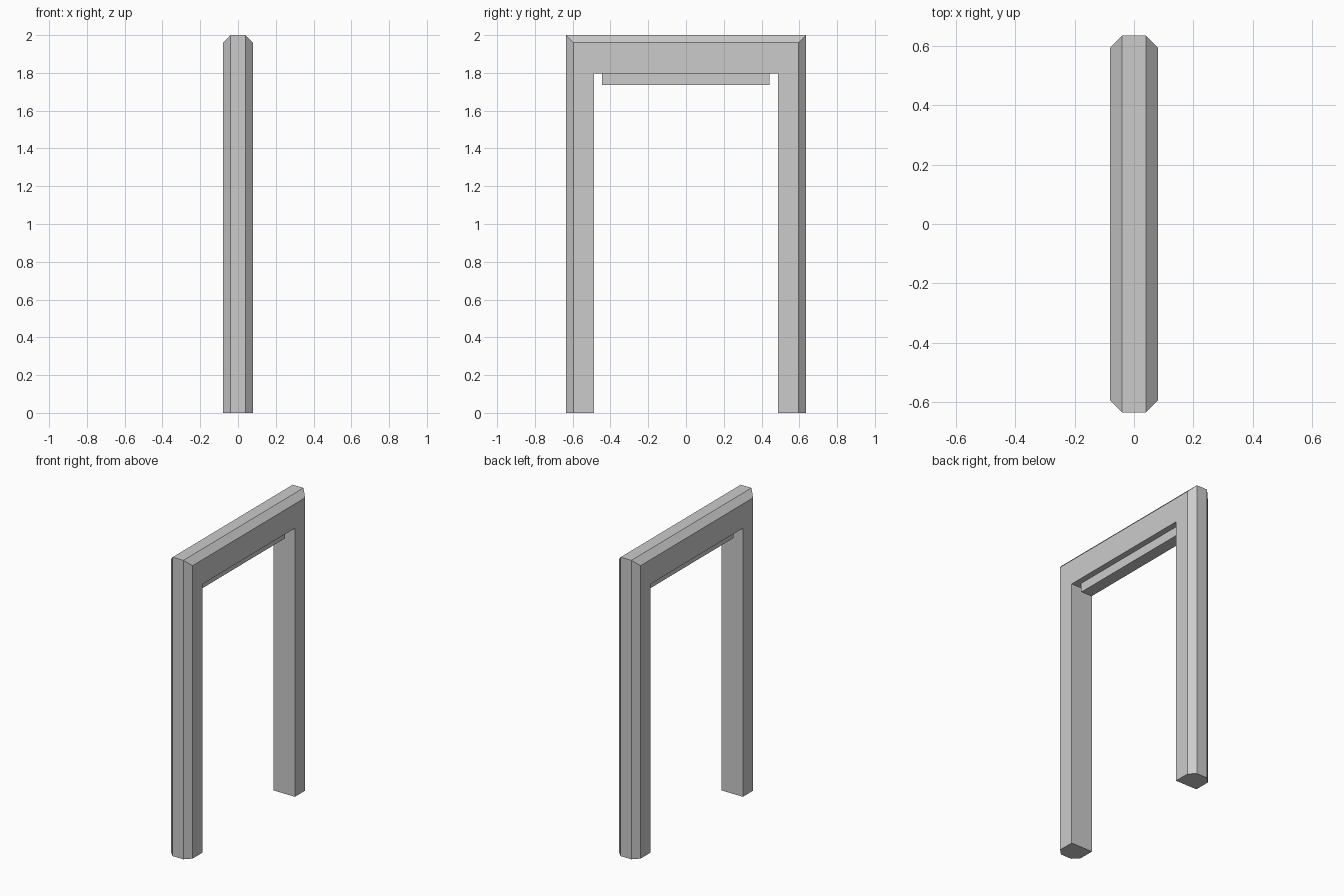
import bpy, bmesh

if "Cube" in bpy.data.objects:
    bpy.data.objects.remove(bpy.data.objects["Cube"])

HALF_X, CHAMFER = 0.08, 0.04
OUT_Y, TOP_Z = 0.635, 2.0
IN_Y, IN_Z = 0.488, 1.797


def make_object(name, bm):
    bmesh.ops.recalc_face_normals(bm, faces=bm.faces)
    mesh = bpy.data.meshes.new(name)
    bm.to_mesh(mesh)
    bm.free()
    obj = bpy.data.objects.new(name, mesh)
    bpy.context.collection.objects.link(obj)
    return obj


# Door frame: a section with chamfered outer corners swept around a mitred arch
# Each section point is (x, inset from the outer face); None marks the inner face
section = [(-HALF_X, None), (-HALF_X, CHAMFER), (-CHAMFER, 0),
           (CHAMFER, 0), (HALF_X, CHAMFER), (HALF_X, None)]
bm = bmesh.new()
rings = []
for side, at_top in ((-1, False), (-1, True), (1, True), (1, False)):
    ring = []
    for x, inset in section:
        y = IN_Y if inset is None else OUT_Y - inset
        z = IN_Z if inset is None else TOP_Z - inset
        ring.append(bm.verts.new((x, side * y, z if at_top else 0)))
    rings.append(ring)
n = len(section)
for a, b in zip(rings, rings[1:]):
    for i in range(n):
        j = (i + 1) % n
        bm.faces.new((a[i], a[j], b[j], b[i]))
bm.faces.new(rings[0])
bm.faces.new(rings[-1])
make_object("door_frame", bm)

# Narrow strip under the lintel
bm = bmesh.new()
bmesh.ops.create_cube(bm, size=1)
strip_bottom = 1.737
bmesh.ops.scale(bm, vec=(0.08, 0.887, IN_Z - strip_bottom), verts=bm.verts)
strip = make_object("lintel_strip", bm)
strip.location = (0, -0.002, (IN_Z + strip_bottom) / 2)
